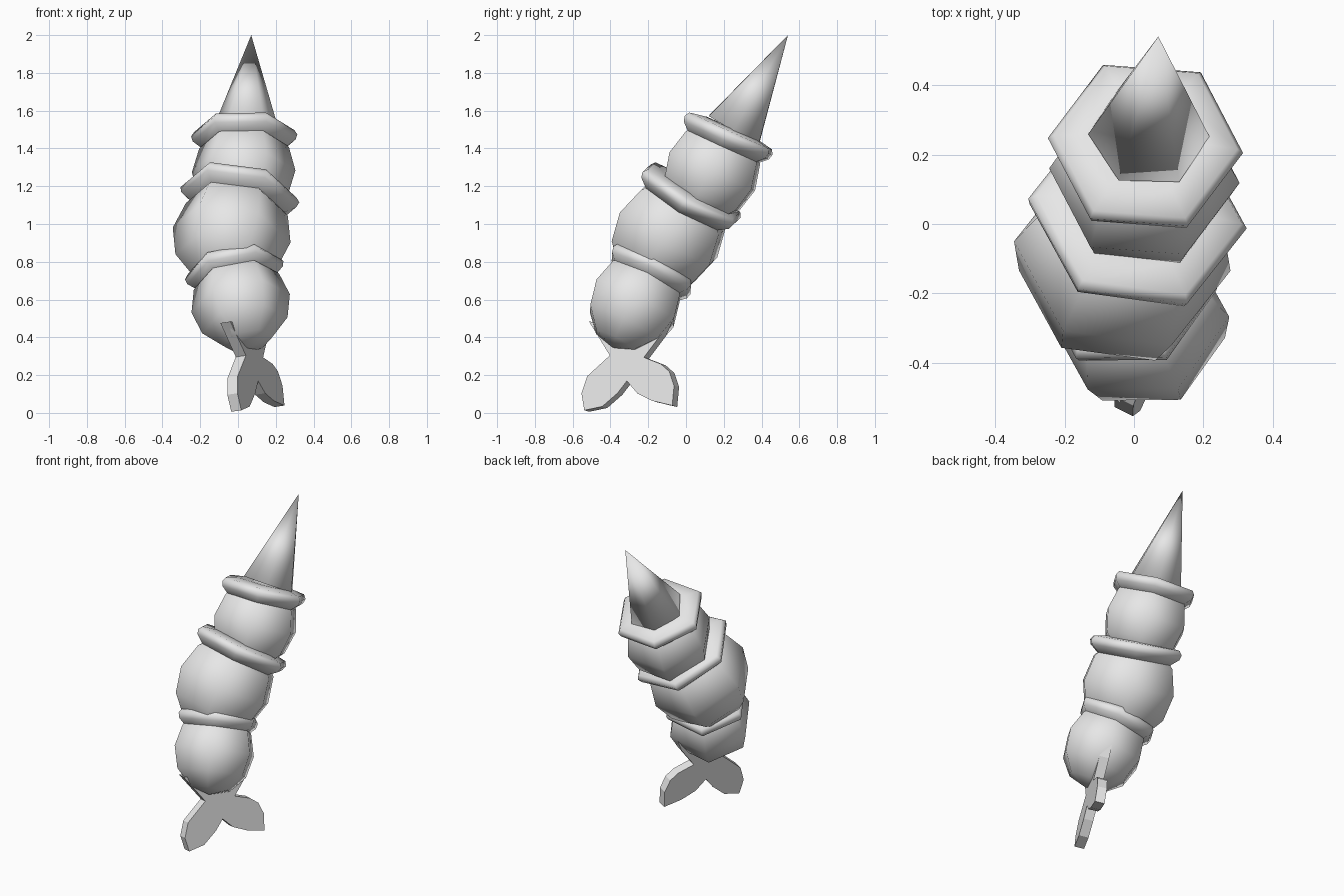
import bpy, math
from math import sin, cos, radians
from mathutils import Vector, Matrix

cube = bpy.data.objects.get("Cube")
if cube:
    bpy.data.objects.remove(cube, do_unlink=True)

grey = bpy.data.materials.new("light_grey")
grey.use_nodes = True
COLOUR = (0.8, 0.8, 0.8, 1)
grey.diffuse_color = COLOUR
grey.node_tree.nodes["Principled BSDF"].inputs["Base Color"].default_value = COLOUR


def make(name, verts, faces, smooth):
    mesh = bpy.data.meshes.new(name)
    mesh.from_pydata(verts, [], faces)
    mesh.materials.append(grey)
    mesh.polygons.foreach_set("use_smooth", [smooth] * len(mesh.polygons))
    obj = bpy.data.objects.new(name, mesh)
    bpy.context.collection.objects.link(obj)
    return obj


def lathe(name, profile, origin, axis, side, sides=6):
    """Spin (radius, height) points around a tilted axis; a corner points to side."""
    w = Vector(axis).normalized()
    u = Vector(side)
    u = (u - w * u.dot(w)).normalized()
    v = w.cross(u)
    o = Vector(origin)
    verts, rings, faces = [], [], []
    for r, h in profile:
        n = 1 if r == 0 else sides
        rings.append([len(verts) + i for i in range(n)])
        for i in range(n):
            a = 2 * math.pi * i / sides
            verts.append(o + w * h + (u * cos(a) + v * sin(a)) * r)
    for lo, hi in zip(rings, rings[1:]):
        for i in range(sides):
            j = (i + 1) % sides
            quad = [lo[i % len(lo)], lo[j % len(lo)], hi[j % len(hi)], hi[i % len(hi)]]
            faces.append(list(dict.fromkeys(quad)))
    return make(name, verts, faces, True)


def segment(name, collar, axis, side, ball_r, collar_r, drop):
    # Rounded six-sided body
    ball = [(0 if abs(d) == 90 else ball_r * cos(radians(d)), ball_r * sin(radians(d)))
            for d in range(-90, 91, 30)]
    w = Vector(axis).normalized()
    lathe(name + "_body", ball, Vector(collar) - w * drop, axis, side)
    # Flared collar around its upper end
    ring = [(0, -0.08), (collar_r * 0.76, -0.08), (collar_r * 0.97, -0.03),
            (collar_r, 0.0), (collar_r * 0.94, 0.025), (collar_r * 0.62, 0.04), (0, 0.04)]
    lathe(name + "_collar", ring, collar, axis, side)


segment("lower", (-0.02, -0.18, 0.755), (-0.17, 0.45, 0.876), (1, 0, 0.17), 0.265, 0.265, 0.2)
segment("middle", (0.01, 0.03, 1.155), (0.175, 0.49, 0.854), (0.63, -0.086, -0.08), 0.317, 0.32, 0.25)
segment("upper", (0.033, 0.226, 1.47), (0.015, 0.413, 0.91), (0.56, -0.043, 0.01), 0.275, 0.282, 0.21)

# Pointed tip
base, tip = Vector((0.043, 0.255, 1.5)), Vector((0.07, 0.54, 2.0))
lathe("pointed_tip", [(0, 0), (0.175, 0), (0, (tip - base).length)], base, tip - base, (1, 0, 0))

# Flat tail, drawn as (y, z) on a slanted plane and given thickness
outline = [(-0.5, 0.48), (-0.39, 0.3), (-0.51, 0.19), (-0.54, 0.1), (-0.525, 0.01),
           (-0.43, 0.03), (-0.35, 0.1), (-0.3, 0.165), (-0.245, 0.1), (-0.165, 0.06),
           (-0.06, 0.035), (-0.05, 0.14), (-0.075, 0.215), (-0.12, 0.255), (-0.21, 0.29),
           (-0.12, 0.41), (-0.08, 0.5), (-0.28, 0.45)]
half = Vector((1, -0.5, 0.15)).normalized() * 0.03
mid = [Vector((0.06 + 0.5 * (y + 0.3) - 0.15 * (z - 0.3), y, z)) for y, z in outline]
n = len(mid)
tail_faces = [list(range(n)), list(range(2 * n - 1, n - 1, -1))]
tail_faces += [[i, i + n, (i + 1) % n + n, (i + 1) % n] for i in range(n)]
make("tail_fin", [p + half for p in mid] + [p - half for p in mid], tail_faces, False)
